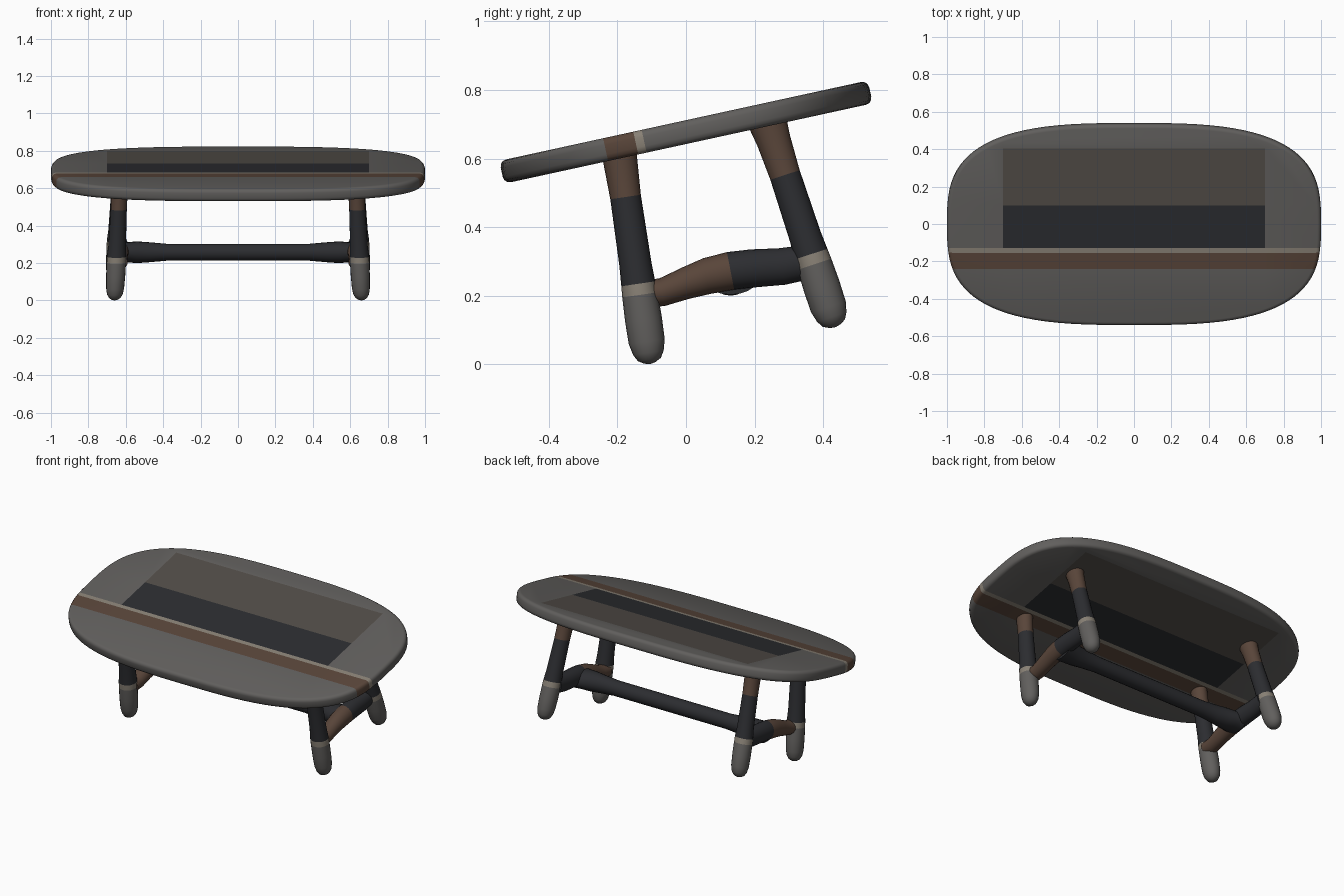
import bpy, bmesh, math
from mathutils import Vector, Matrix

if "Cube" in bpy.data.objects:
    bpy.data.objects.remove(bpy.data.objects["Cube"])


def mat(name, rgb):
    m = bpy.data.materials.new(name)
    m.diffuse_color = (*rgb, 1)
    m.use_nodes = True
    m.node_tree.nodes["Principled BSDF"].inputs["Base Color"].default_value = m.diffuse_color
    return m


GREY = mat("grey", (0.12, 0.115, 0.11))
BROWN = mat("brown", (0.10, 0.06, 0.042))
DARK = mat("dark", (0.025, 0.026, 0.03))
WARM = mat("warm_grey", (0.085, 0.075, 0.065))
PALE = mat("pale", (0.25, 0.22, 0.18))
MATS = [GREY, BROWN, DARK, WARM, PALE]


def finish(name, bm, angle=40):
    bmesh.ops.recalc_face_normals(bm, faces=bm.faces)
    me = bpy.data.meshes.new(name)
    bm.to_mesh(me)
    bm.free()
    for m in MATS:
        me.materials.append(m)
    ob = bpy.data.objects.new(name, me)
    bpy.context.collection.objects.link(ob)
    bpy.ops.object.select_all(action='DESELECT')
    ob.select_set(True)
    bpy.context.view_layer.objects.active = ob
    bpy.ops.object.shade_smooth_by_angle(angle=math.radians(angle))
    return ob


def tube(name, stations, side, sides=20):
    """Closed tube; stations are (centre, half width, half height, material index)."""
    bm = bmesh.new()
    u = Vector(side)
    axis = Vector(stations[-1][0]) - Vector(stations[0][0])
    v = axis.cross(u).normalized()
    rings = []
    for c, ru, rv, _ in stations:
        rings.append([bm.verts.new(Vector(c) + u * ru * math.cos(a) + v * rv * math.sin(a))
                      for a in (2 * math.pi * k / sides for k in range(sides))])
    for i in range(len(rings) - 1):
        for k in range(sides):
            j = (k + 1) % sides
            f = bm.faces.new((rings[i][k], rings[i][j], rings[i + 1][j], rings[i + 1][k]))
            f.material_index = stations[i][3]
    bm.faces.new(rings[0]).material_index = stations[0][3]
    bm.faces.new(rings[-1]).material_index = stations[-1][3]
    return finish(name, bm)


def leg(name, top, bottom):
    # profile: position along leg, half width, half depth, colour; rounded foot
    prof = [(0, .048, .056, 1), (.08, .044, .050, 1), (.25, .043, .045, 2), (.55, .047, .047, 2),
            (.64, .052, .050, 4), (.69, .052, .052, 0), (.80, .051, .054, 0), (.90, .048, .053, 0),
            (.95, .042, .045, 0), (.98, .031, .034, 0), (.995, .016, .017, 0), (1, .003, .003, 0)]
    a, b = Vector(top), Vector(bottom)
    tube(name, [(a.lerp(b, t), ru, rv, m) for t, ru, rv, m in prof], (1, 0, 0))


# Tilted rounded-oval table top with coloured bands
bm = bmesh.new()
N, HALF, EXP = 96, 0.034, 2 / 3.0
outline = []
for k in range(N):
    c, s = math.cos(2 * math.pi * k / N), math.sin(2 * math.pi * k / N)
    outline.append(bm.verts.new((math.copysign(abs(c) ** EXP, c),
                                 0.55 * math.copysign(abs(s) ** EXP, s), -HALF)))
base = bm.faces.new(outline)
ext = bmesh.ops.extrude_face_region(bm, geom=[base])
bmesh.ops.translate(bm, vec=(0, 0, 2 * HALF),
                    verts=[g for g in ext["geom"] if isinstance(g, bmesh.types.BMVert)])
bm.normal_update()
rim = [e for e in bm.edges if abs(e.verts[0].co.z - e.verts[1].co.z) < 1e-5]
bmesh.ops.bevel(bm, geom=rim, offset=0.02, segments=3, profile=0.5, affect='EDGES')
bands = [(-0.24, 0), (-0.15, 1), (-0.125, 4), (0.11, 2), (0.42, 3), (9, 0)]


def cut(co, no):
    bmesh.ops.bisect_plane(bm, geom=bm.verts[:] + bm.edges[:] + bm.faces[:],
                           plane_co=co, plane_no=no, dist=1e-5)


for y, _ in bands[:-1]:
    cut((0, y, 0), (0, 1, 0))
for x in (-0.7, 0.7):
    cut((x, 0, 0), (1, 0, 0))
for f in bm.faces:
    c = f.calc_center_median()
    f.material_index = next(m for y, m in bands if c.y < y)
    if abs(c.x) > 0.7 and f.material_index in (2, 3):
        f.material_index = 0
bm.transform(Matrix.Translation((0, 0, 0.677)) @ Matrix.Rotation(math.radians(12.3), 4, 'X'))
finish("table_top", bm)

# Legs and curved side rails, one set per end
for side, s in (("left", -1), ("right", 1)):
    leg(f"front_leg_{side}", (s * .63, -.20, .65), (s * .66, -.105, .001))
    leg(f"back_leg_{side}", (s * .63, .24, .70), (s * .66, .435, .108))
    rail = [(-.125, .205, .045, .040, 1), (-.07, .21, .044, .041, 1), (0, .237, .046, .047, 1),
            (.06, .257, .050, .053, 1), (.13, .272, .052, .056, 2), (.20, .280, .050, .056, 2),
            (.28, .285, .046, .054, 2), (.365, .30, .045, .050, 2)]
    tube(f"side_rail_{side}", [((s * .635, y, z), a, b, m) for y, z, a, b, m in rail], (1, 0, 0))

# Long stretcher flaring out where it meets the side rails
half = [(.64, .085, .055), (.59, .075, .054), (.54, .062, .058), (.47, .050, .053), (.38, .045, .045)]
profile = [(-x, d, h) for x, d, h in half] + [(x, d, h) for x, d, h in reversed(half)]
tube("long_stretcher", [((x, .13, .258), d, h, 2) for x, d, h in profile], (0, 1, 0))
